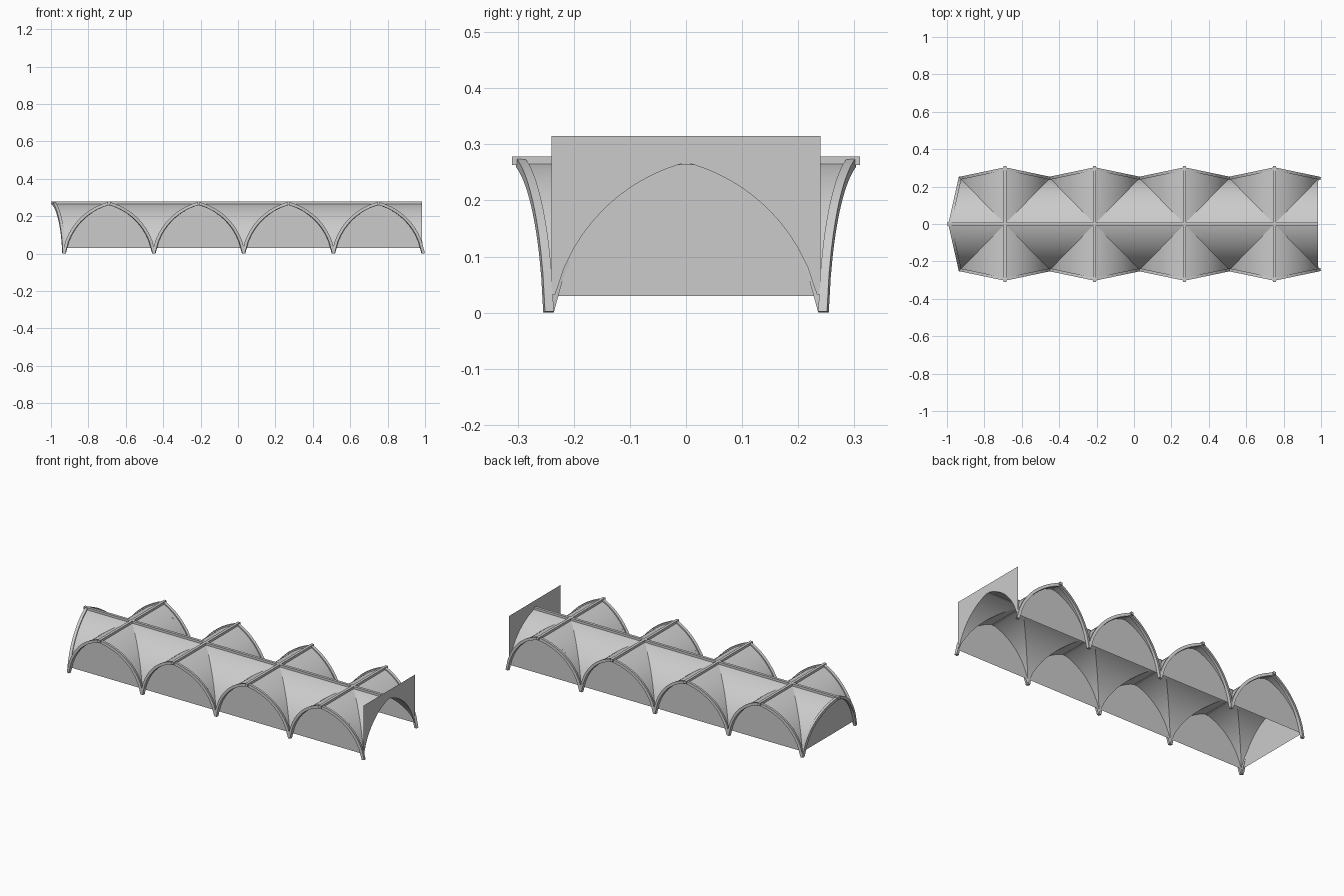
import bpy
import math
from mathutils import Vector

if "Cube" in bpy.data.objects:
    bpy.data.objects.remove(bpy.data.objects["Cube"])

HALF_X, HALF_Y = 0.24, 0.245     # half a bay along and across
FLARE = 0.05                     # outward lean of the arch crowns
BASE, PANEL_TOP = 0.03, 0.315
LEFT, RIGHT, WALL_Y = -0.93, 0.985, 0.24
STEPS = 14
CENTRES = [LEFT + HALF_X * (2 * i + 1) for i in range(4)]

gray = bpy.data.materials.new("pale gray")
gray.use_nodes = True
gray.diffuse_color = (0.6, 0.6, 0.6, 1)
gray.node_tree.nodes["Principled BSDF"].inputs["Base Color"].default_value = (0.6, 0.6, 0.6, 1)


def height(d):
    """Pointed arch profile: height at distance d from the crown."""
    return max(0, math.sqrt(max(0, 0.325 ** 2 - (abs(d) + 0.082) ** 2)) - 0.047)


def spread(limit=1.0, n=2 * STEPS):
    return [limit * (2 * i / n - 1) for i in range(n + 1)]


def make(name, verts, faces):
    mesh = bpy.data.meshes.new(name)
    mesh.from_pydata([tuple(v) for v in verts], [], faces)
    mesh.materials.append(gray)
    mesh.update()
    obj = bpy.data.objects.new(name, mesh)
    bpy.context.collection.objects.link(obj)
    bpy.ops.object.select_all(action='DESELECT')
    obj.select_set(True)
    bpy.context.view_layer.objects.active = obj
    bpy.ops.object.shade_smooth_by_angle(angle=math.radians(30))
    return obj


def strip(name, pairs, flip=False):
    """Ruled surface between two rows of points."""
    verts = [p for pair in pairs for p in pair]
    faces = [(2 * i, 2 * i + 1, 2 * i + 3, 2 * i + 2) for i in range(len(pairs) - 1)]
    return make(name, verts, [f[::-1] for f in faces] if flip else faces)


def beam(name, path, width, depth):
    """Rectangular bar swept along a path lying in one upright plane."""
    path = [Vector(p) for p in path]
    run = path[-1] - path[0]
    side = Vector((-run.y, run.x, 0)).normalized()
    verts, faces = [], []
    for i, p in enumerate(path):
        tangent = (path[min(i + 1, len(path) - 1)] - path[max(i - 1, 0)]).normalized()
        up = tangent.cross(side)
        for a, b in ((-1, -1), (1, -1), (1, 1), (-1, 1)):
            v = p + side * a * width / 2 + up * b * depth / 2
            v.z = max(v.z, 0)
            verts.append(v)
    for i in range(len(path) - 1):
        for j in range(4):
            k = (j + 1) % 4
            faces.append((4 * i + j, 4 * i + k, 4 * i + 4 + k, 4 * i + 4 + j))
    n = len(verts)
    faces += [(3, 2, 1, 0), (n - 4, n - 3, n - 2, n - 1)]
    return make(name, verts, faces)


def crown_x(s):
    """Edge of the leaning left end, s = 0 at the crown and 1 at the foot."""
    return LEFT - 0.055 * (1 - s)


# Side webs, walls and arch ribs, mirrored front and back
fractions = [i / STEPS for i in range(STEPS + 1)]
for label, sy in (("front", -1), ("back", 1)):
    for n, cx in enumerate(CENTRES, 1):
        rows = []
        for t in spread():
            z = height(t * HALF_X)
            outer = HALF_Y + FLARE * (1 - abs(t))
            rows.append(((cx + t * HALF_X, sy * HALF_Y * abs(t), z),
                         (cx + t * HALF_X, sy * outer, z)))
        strip(f"{label}_side_web_{n}", rows, sy > 0)

        # Flat wall under the arch, cut to its profile
        wall = [(cx + d, sy * WALL_Y, height(d)) for d in spread(0.233)]
        wall += [(cx + 0.233, sy * WALL_Y, BASE), (cx - 0.233, sy * WALL_Y, BASE)]
        face = tuple(range(len(wall)))
        make(f"{label}_wall_{n}", wall, [face if sy < 0 else face[::-1]])

        for half, sx in (("right", -1), ("left", 1)):
            path = [(cx + sx * HALF_X * f, sy * (HALF_Y + FLARE * (1 - f)),
                     height(f * HALF_X)) for f in fractions]
            beam(f"{label}_arch_rib_{n}_{half}", path, 0.016, 0.016)

# Main webs between the cross ridges, reaching both ends
for n in range(len(CENTRES) + 1):
    rows = []
    for t in spread():
        s = abs(t)
        x0 = CENTRES[n - 1] + HALF_X * s if n else crown_x(s)
        x1 = CENTRES[n] - HALF_X * s if n < len(CENTRES) else max(RIGHT, x0)
        z = height(s * HALF_X)
        rows.append(((x0, t * HALF_Y, z), (x1, t * HALF_Y, z)))
    strip(f"main_web_{n + 1}", rows)

# Leaning end arch with its flat wall
for label, sy in (("front", -1), ("back", 1)):
    path = [(crown_x(f), sy * HALF_Y * f, height(f * HALF_X)) for f in fractions]
    beam(f"end_arch_rib_{label}", path, 0.016, 0.016)
wall = [(LEFT, d, height(d)) for d in spread(0.233)]
wall += [(LEFT, 0.233, BASE), (LEFT, -0.233, BASE)]
make("end_wall", wall, [tuple(range(len(wall)))[::-1]])

# Upright end panel with an arched opening
columns = [(-WALL_Y, BASE)] + [(d, height(d)) for d in spread(0.233)] + [(WALL_Y, BASE)]
strip("end_panel", [((RIGHT, y, z), (RIGHT, y, PANEL_TOP)) for y, z in columns], True)

# Straight ridge beams
RIDGE_Z = 0.271
beam("long_ridge_beam", [(-1, 0, RIDGE_Z), (RIGHT, 0, RIDGE_Z)], 0.016, 0.015)
for n, cx in enumerate(CENTRES, 1):
    beam(f"cross_ridge_beam_{n}", [(cx, -0.31, RIDGE_Z), (cx, 0.31, RIDGE_Z)], 0.016, 0.015)
